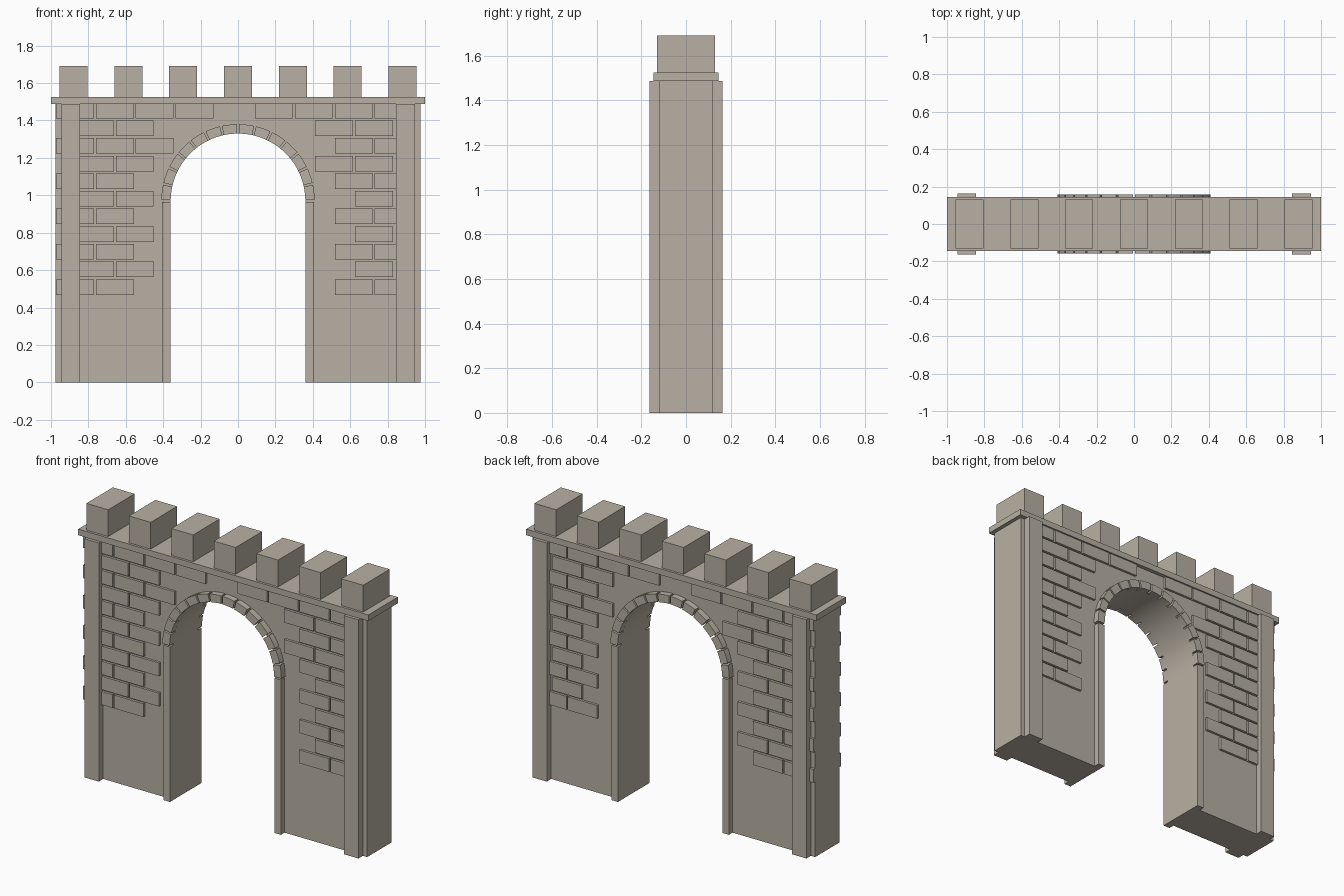
import bpy, bmesh, math

if "Cube" in bpy.data.objects:
    bpy.data.objects.remove(bpy.data.objects["Cube"])

STONE = bpy.data.materials.new("warm_grey_stone")
STONE.diffuse_color = (0.479, 0.434, 0.366, 1)
STONE.use_nodes = True
STONE.node_tree.nodes["Principled BSDF"].inputs["Base Color"].default_value = STONE.diffuse_color

WALL_Y = 0.12            # half thickness of the wall
ARCH_Z, R_IN, R_OUT = 0.97, 0.36, 0.41
STONES = 14              # stones in the arch ring


def finish(name, bm):
    bmesh.ops.recalc_face_normals(bm, faces=bm.faces[:])
    me = bpy.data.meshes.new(name)
    bm.to_mesh(me)
    bm.free()
    me.materials.append(STONE)
    ob = bpy.data.objects.new(name, me)
    bpy.context.collection.objects.link(ob)
    return ob


def prism(bm, outline, y0, y1):
    """Extrude an (x, z) outline from y0 to y1."""
    a = [bm.verts.new((x, y0, z)) for x, z in outline]
    b = [bm.verts.new((x, y1, z)) for x, z in outline]
    bm.faces.new(a)
    bm.faces.new(b[::-1])
    n = len(a)
    for i in range(n):
        j = (i + 1) % n
        bm.faces.new((a[i], a[j], b[j], b[i]))


def box(bm, x0, x1, y0, y1, z0, z1):
    prism(bm, [(x0, z0), (x1, z0), (x1, z1), (x0, z1)], y0, y1)


def arc(r, a0, a1, n):
    return [(r * math.cos(a0 + (a1 - a0) * i / n),
             ARCH_Z + r * math.sin(a0 + (a1 - a0) * i / n)) for i in range(n + 1)]


# Wall with the arched passage
bm = bmesh.new()
outline = [(-0.975, 0), (-R_IN, 0)] + arc(R_IN, math.pi, 0, STONES * 3)
outline += [(R_IN, 0), (0.975, 0), (0.975, 1.487), (-0.975, 1.487)]
prism(bm, outline, -WALL_Y, WALL_Y)
wall = finish("gate_wall", bm)
wall.data.shade_smooth()
wall.data.set_sharp_from_angle(angle=math.radians(30))

# Coping slab
bm = bmesh.new()
box(bm, -1, 1, -0.145, 0.145, 1.487, 1.525)
finish("coping_slab", bm)

# Battlements
bm = bmesh.new()
for i in range(7):
    x = (i - 3) * 0.293
    box(bm, x - 0.075, x + 0.075, -0.13, 0.13, 1.525, 1.692)
finish("battlements", bm)

# Brick columns per course: full course at the top, then staggered rows
PITCH, WIDTH = 0.213, 0.203
courses = [(0.0, [0, 1, 2, 3, 5, 6, 7, 8])]
for k in range(10):
    if k % 2 == 0:
        courses.append((0.5, [0, 1] + ([6, 7] if k < 4 else [7])))
    else:
        courses.append((0.0, [0, 1] + ([2] if k == 1 else []) + [7, 8]))

# Dressings on both faces of the wall
for label, s in (("front", -1), ("back", 1)):
    def depth(d):
        return s * (WALL_Y - 0.005), s * d

    bm = bmesh.new()
    for side in (-1, 1):
        box(bm, side * 0.845, side * 0.945, *depth(0.164), 0, 1.487)
    finish(label + "_pilasters", bm)

    bm = bmesh.new()
    for side in (-1, 1):
        box(bm, side * R_IN, side * 0.405, *depth(0.156), 0, 0.965)
    finish(label + "_jambs", bm)

    bm = bmesh.new()
    step, gap = math.pi / STONES, 0.013
    for i in range(STONES):
        a0, a1 = i * step + gap, (i + 1) * step - gap
        prism(bm, arc(R_IN, a0, a1, 3) + arc(R_OUT, a1, a0, 3), *depth(0.159))
    finish(label + "_arch_stones", bm)

    bm = bmesh.new()
    for row, (shift, columns) in enumerate(courses):
        z1 = 1.494 - row * 0.0943
        for c in columns:
            x = -0.973 + (c + shift) * PITCH
            box(bm, x, x + WIDTH, *depth(0.135), z1 - 0.083, min(z1, 1.487))
    finish(label + "_bricks", bm)
